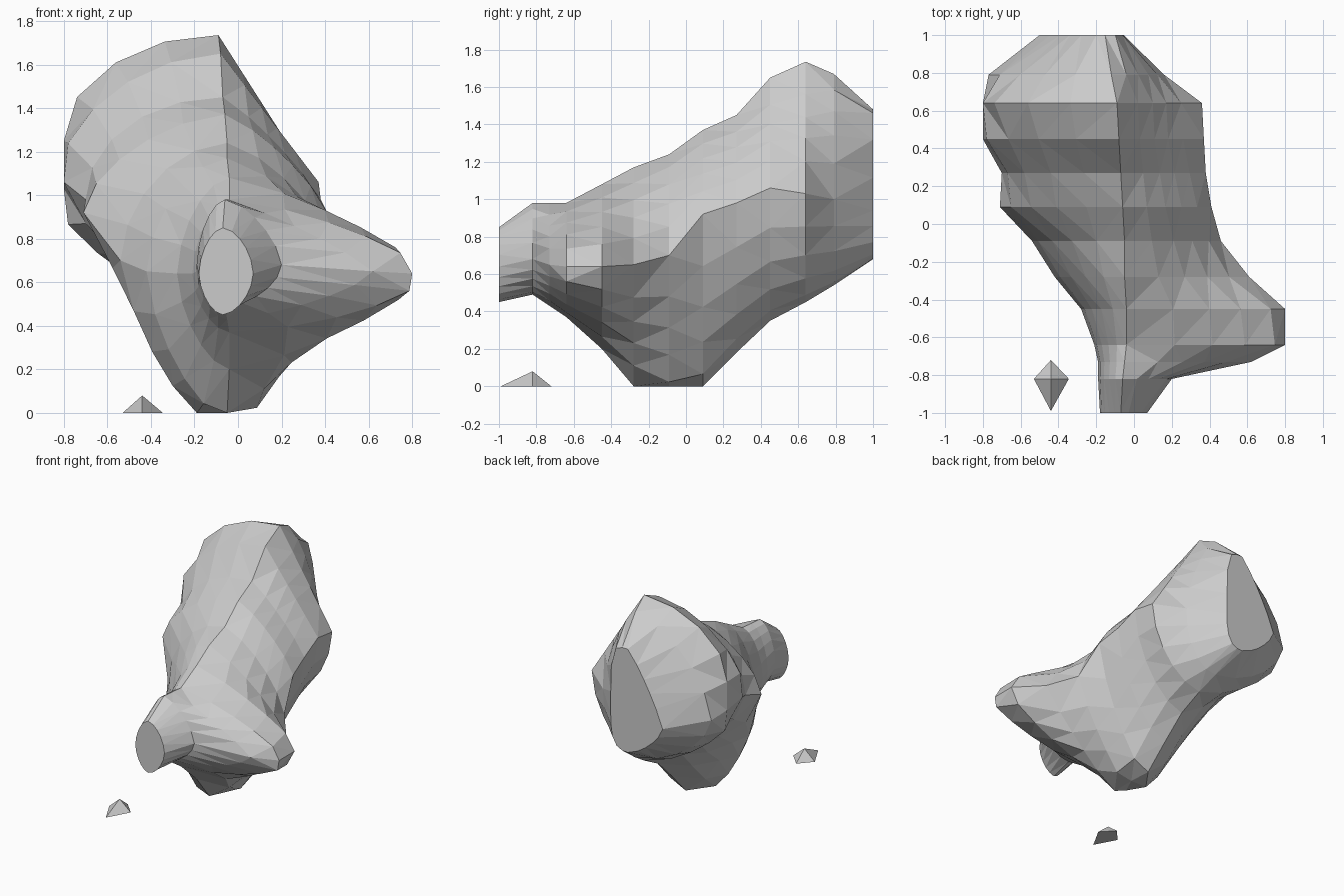
import bpy, bmesh
from math import sin, cos, pi

if "Cube" in bpy.data.objects:
    bpy.data.objects.remove(bpy.data.objects["Cube"])


def finish(name, bm):
    """Turn a bmesh into a flat-shaded scene object."""
    bmesh.ops.recalc_face_normals(bm, faces=bm.faces)
    mesh = bpy.data.meshes.new(name)
    bm.to_mesh(mesh)
    bm.free()
    ob = bpy.data.objects.new(name, mesh)
    bpy.context.collection.objects.link(ob)
    return ob


def loft(name, rings):
    """Skin a list of equal-length point rings and cap both ends."""
    bm = bmesh.new()
    loops = [[bm.verts.new(p) for p in ring] for ring in rings]
    n = len(loops[0])
    for a, b in zip(loops, loops[1:]):
        for i in range(n):
            j = (i + 1) % n
            bm.faces.new((a[i], a[j], b[j], b[i]))
    bm.faces.new(loops[0])
    bm.faces.new(loops[-1])
    bmesh.ops.triangulate(bm, faces=[f for f in bm.faces if len(f.verts) == 4])
    return finish(name, bm)


def rock_ring(y, left, right, side_z, mid_x, top, bottom, tr, tl, bl, br, n=20):
    """Lopsided superellipse, one exponent per quadrant, clipped to the box."""
    ring = []
    for i in range(n):
        c, s = cos(2 * pi * i / n), sin(2 * pi * i / n)
        p = (tr if c > 0 else tl) if s > 0 else (br if c > 0 else bl)
        # Radial sampling keeps the points evenly spread for any exponent
        r = (abs(c) ** p + abs(s) ** p) ** (-1 / p)
        x = mid_x + ((right if c > 0 else left) - mid_x) * abs(c) * r
        z = side_z + ((top if s > 0 else bottom) - side_z) * abs(s) * r
        ring.append((min(max(x, -0.8), 0.8), y, max(z, 0.0)))
    return ring


# Sections front to back: y, left, right, side z, mid x, top, bottom, 4 exponents
sections = [
    (-1.00, -.18, .07, .64, -.07, .85, .45, 1.7, 1.7, 1.7, 1.7),
    (-0.82, -.19, .20, .68, -.06, .98, .49, 1.5, 1.7, 1.8, 1.7),
    (-0.73, -.19, .62, .65, -.05, .98, .43, 1.15, 1.7, 1.8, 1.4),
    (-0.64, -.21, .87, .64, -.04, .98, .37, 1.35, 1.7, 1.7, 1.6),
    (-0.45, -.28, .87, .64, -.04, 1.08, .20, 1.25, 1.7, 1.6, 1.3),
    (-0.28, -.42, .61, .65, -.05, 1.17, -.03, 1.25, 1.7, 1.5, 1.1),
    (-0.09, -.54, .46, .70, -.05, 1.24, -.12, 1.4, 1.8, 1.4, 1.2),
    (0.09, -.71, .41, .92, -.06, 1.37, -.07, 1.25, 1.6, 1.1, 1.35),
    (0.27, -.70, .38, .98, -.07, 1.45, .18, 1.15, 2.0, 1.25, 1.6),
    (0.45, -.83, .37, 1.06, -.08, 1.65, .35, 1.0, 1.8, 1.2, 1.7),
    (0.64, -.88, .36, 1.03, -.09, 1.735, .45, 1.0, 2.1, 1.4, 1.8),
    (0.79, -.77, .16, 1.00, -.12, 1.67, .54, 1.4, 1.6, 1.6, 2.2),
    (1.00, -.50, -.055, .94, -.20, 1.48, .68, 5, 1.15, 1.4, 3),
]
loft("rock_body", [rock_ring(*s) for s in sections])

# Loose pebble: a low four-sided pyramid
bm = bmesh.new()
base = [bm.verts.new((x, y, 0)) for x, y in
        ((-.53, -.82), (-.44, -.99), (-.345, -.82), (-.44, -.72))]
tip = bm.verts.new((-.44, -.82, .08))
bm.faces.new(base)
for i in range(4):
    bm.faces.new((base[i], base[(i + 1) % 4], tip))
finish("pebble", bm)
